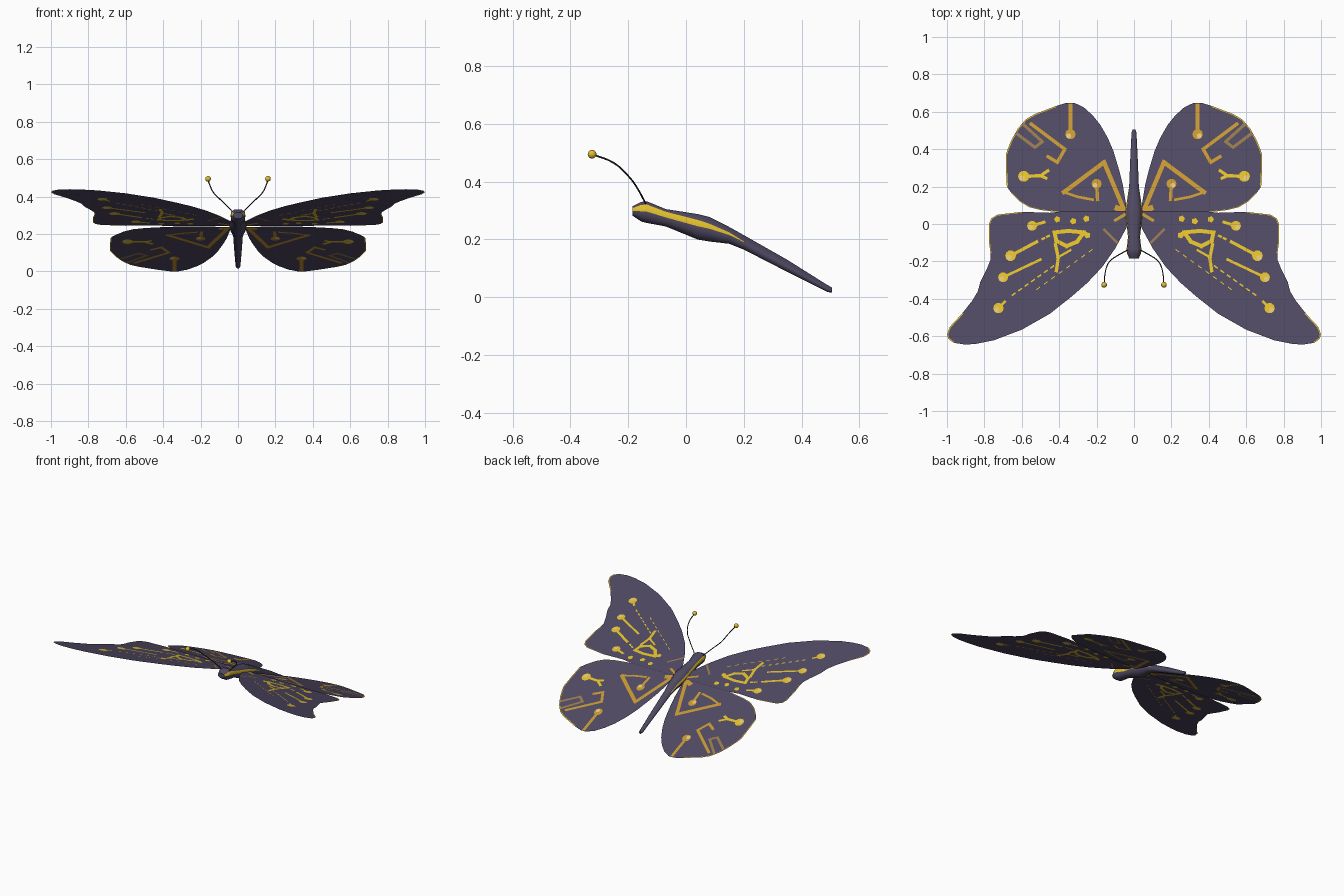
import bpy, bmesh, math
from mathutils import Vector
from mathutils.geometry import delaunay_2d_cdt

if "Cube" in bpy.data.objects:
    bpy.data.objects.remove(bpy.data.objects["Cube"])


def material(name, rgb):
    m = bpy.data.materials.new(name)
    m.diffuse_color = (*rgb, 1)
    m.use_nodes = True
    m.node_tree.nodes["Principled BSDF"].inputs["Base Color"].default_value = m.diffuse_color
    return m


DUSK = material("dusk purple", (0.080, 0.067, 0.124))
GOLD = material("bright gold", (0.76, 0.52, 0.025))
OCHRE = material("ochre", (0.56, 0.31, 0.03))
TAN = material("dull tan", (0.30, 0.19, 0.07))
PALE = material("pale gold", (0.78, 0.57, 0.20))
BLACK = material("antenna black", (0.02, 0.018, 0.028))
WING_MATS = [DUSK, GOLD, OCHRE, TAN, PALE]


def finish(name, bm, mats, smooth=False):
    for f in bm.faces:
        f.smooth = smooth and len(f.verts) < 5
    me = bpy.data.meshes.new(name)
    bm.to_mesh(me)
    bm.free()
    for m in mats:
        me.materials.append(m)
    ob = bpy.data.objects.new(name, me)
    bpy.context.collection.objects.link(ob)
    return ob


# ---- flat pattern helpers: each returns (polygon, colour index) pairs ----
def line(pts, width, col):
    out = []
    for a, b in zip(pts, pts[1:]):
        a, b = Vector(a), Vector(b)
        d = (b - a).normalized()
        n = Vector((-d.y, d.x)) * width / 2
        e = d * width * 0.45
        out.append(([a - e - n, b + e - n, b + e + n, a - e + n], col))
    return out


def dashes(a, b, count, width, col):
    a, b = Vector(a), Vector(b)
    out = []
    for i in range(count):
        p, q = a.lerp(b, i / count), a.lerp(b, (i + 0.4) / count)
        out += line([p, q], width, col)
    return out


def spot(c, r, col, n=10):
    return [([Vector((c[0] + r * math.cos(math.tau * i / n),
                      c[1] + r * math.sin(math.tau * i / n))) for i in range(n)], col)]


def tailed_spot(c, tail, r, width, col):
    mid = (c[0] + r * 0.3, c[1] - r * 0.3)
    return line([c, tail], width, col) + spot(c, r, col) + spot(mid, r * 0.5, 4, 7)


def ccw(poly):
    area = sum(a.x * b.y - b.x * a.y for a, b in zip(poly, poly[1:] + poly[:1]))
    return poly if area > 0 else poly[::-1]


# Cut the pattern into the flat wing outline, then place it on a sloping plane
def wing(name, outline, pattern, z0, slope, side):
    polys = [ccw([Vector(p) for p in outline])] + [ccw(p) for p, _ in pattern]
    cols = [0] + [c for _, c in pattern]
    verts, faces = [], []
    for p in polys:
        faces.append(list(range(len(verts), len(verts) + len(p))))
        verts += p
    vs, _, fs, _, _, src = delaunay_2d_cdt(verts, [], faces, 1, 1e-5)
    bm = bmesh.new()
    bv = [bm.verts.new((side * v.x, v.y, z0 - slope * v.y)) for v in vs]
    for f, ids in zip(fs, src):
        if 0 in ids:
            face = bm.faces.new([bv[i] for i in (f if side > 0 else f[::-1])])
            face.material_index = cols[max(ids)]
    bmesh.ops.delete(bm, geom=[v for v in bm.verts if not v.link_faces], context='VERTS')
    return finish(name, bm, WING_MATS)


# ---- forewing ----
fore = [(.035, .07), (.04, -.02), (.1, -.13), (.17, -.23), (.25, -.315), (.33, -.385),
        (.45, -.48), (.6, -.565), (.75, -.622), (.84, -.64), (.9, -.645), (.965, -.635),
        (.992, -.615), (1, -.59), (.985, -.55), (.92, -.48), (.865, -.41), (.835, -.36),
        (.822, -.31), (.785, -.235), (.767, -.19), (.768, -.15), (.775, -.1), (.775, 0),
        (.763, .03), (.73, .05), (.6, .065), (.45, .06), (.38, .068), (.2, .07)]
fore_pattern = line(fore[11:16], .012, 1) + line(fore[21:27], .010, 1)
fore_pattern += tailed_spot((.545, -.01), (.48, .01), .027, .016, 1)
fore_pattern += tailed_spot((.66, -.17), (.52, -.095), .029, .017, 1)
fore_pattern += tailed_spot((.70, -.285), (.50, -.19), .027, .014, 1)
fore_pattern += tailed_spot((.725, -.45), (.69, -.415), .028, .014, 1)
fore_pattern += dashes((.65, -.38), (.41, -.21), 7, .008, 1)
fore_pattern += dashes((.52, -.35), (.20, -.12), 8, .005, 1)
fore_pattern += dashes((.49, -.08), (.44, -.055), 2, .012, 1)
# looped motif with a trailing stem
fore_pattern += line([(.268, -.045), (.35, -.037), (.425, -.045), (.415, -.09), (.36, -.118),
                      (.305, -.095), (.268, -.045)], .021, 1)
fore_pattern += line([(.42, -.11), (.405, -.18), (.415, -.25)], .018, 1)
fore_pattern += line([(.41, -.18), (.34, -.14)], .012, 1)
for x, y in [(.41, .025), (.325, .015), (.255, .028), (.25, -.06)]:
    fore_pattern += spot((x, y), .018, 1, 5)
fore_pattern += line([(.16, -.03), (.09, -.10)], .012, 3)
fore_pattern += line([(.05, .05), (.10, .02)], .016, 2)

# ---- hindwing ----
hind = [(.035, .06), (.2, .055), (.32, .055), (.4, .062), (.5, .075), (.56, .09), (.61, .12),
        (.655, .165), (.68, .2), (.684, .28), (.685, .37), (.675, .4), (.655, .45), (.62, .512),
        (.578, .56), (.53, .588), (.42, .63), (.36, .648), (.32, .648), (.27, .625),
        (.22, .58), (.18, .53), (.14, .46), (.11, .39), (.08, .29), (.06, .21), (.045, .12)]
hind_pattern = line(hind[3:8], .008, 1) + line(hind[8:17], .012, 1)
# open triangle near the body with a stemmed spot inside
hind_pattern += line([(.055, .08), (.16, .33), (.375, .17)], .023, 2)
hind_pattern += line([(.375, .17), (.30, .145), (.22, .13)], .014, 2)
hind_pattern += line([(.05, .07), (.09, .085)], .03, 2)
hind_pattern += tailed_spot((.20, .215), (.195, .13), .027, .018, 2)
hind_pattern += tailed_spot((.34, .48), (.34, .635), .028, .02, 2)
# forked outer spot
hind_pattern += tailed_spot((.59, .255), (.50, .258), .030, .018, 1)
hind_pattern += line([(.46, .285), (.50, .258), (.47, .245)], .016, 1)
# stepped hooks reaching the outer edge
hind_pattern += line([(.55, .535), (.37, .40), (.41, .33), (.46, .36)], .018, 2)
hind_pattern += line([(.60, .54), (.49, .44), (.53, .41), (.65, .50)], .016, 3)

# both wings hinge on the same line across the body
for side, label in ((1, "right"), (-1, "left")):
    wing(label + "_forewing", fore, fore_pattern, .262, .275, side)
    wing(label + "_hindwing", hind, hind_pattern, .262, .404, side)

# ---- body: rings of (y, bottom, top, half width, stripe height share) ----
rings = [(-.185, .282, .315, .025, .25), (-.155, .262, .33, .038, .3), (-.135, .257, .332, .04, .3),
         (-.07, .245, .305, .032, .3), (.04, .2, .288, .045, .22), (.08, .193, .278, .044, .18),
         (.15, .185, .243, .034, .13), (.2, .165, .215, .026, .02), (.35, .088, .13, .02, .02),
         (.49, .018, .042, .013, .02), (.505, .016, .034, .008, .02)]
bm = bmesh.new()
loops = []
for y, lo, hi, w, s in rings:
    half = [(.45, 0), (.9, .25), (1, .52), (.9, .55 + s), (.4, 1)]
    full = half + [(-x, z) for x, z in reversed(half)]
    loops.append([bm.verts.new((x * w, y, lo + z * (hi - lo))) for x, z in full])
n = len(loops[0])
for r, (a, b) in enumerate(zip(loops, loops[1:])):
    for i in range(n):
        j = (i + 1) % n
        f = bm.faces.new((a[i], a[j], b[j], b[i]))
        f.material_index = 1 if i in (2, 6) and r < 7 else 0
bm.faces.new(loops[0])
bm.faces.new(loops[-1])
bmesh.ops.recalc_face_normals(bm, faces=bm.faces)
finish("body", bm, [DUSK, GOLD], True)

# ---- antennae with round tips ----
path = [(.035, -.14, .325), (.09, -.17, .38), (.13, -.2, .42), (.152, -.25, .465), (.16, -.325, .495)]
for side, label in ((1, "right"), (-1, "left")):
    cu = bpy.data.curves.new(label + "_antenna", 'CURVE')
    cu.dimensions = '3D'
    cu.bevel_depth = .003
    cu.bevel_resolution = 1
    cu.resolution_u = 4
    sp = cu.splines.new('BEZIER')
    sp.bezier_points.add(len(path) - 1)
    for bp, (x, y, z) in zip(sp.bezier_points, path):
        bp.co = (side * x, y, z)
        bp.handle_left_type = bp.handle_right_type = 'AUTO'
    cu.materials.append(BLACK)
    bpy.context.collection.objects.link(bpy.data.objects.new(label + "_antenna", cu))
    bm = bmesh.new()
    bmesh.ops.create_icosphere(bm, subdivisions=2, radius=.0155)
    bmesh.ops.translate(bm, verts=bm.verts, vec=(side * path[-1][0], path[-1][1], path[-1][2]))
    finish(label + "_antenna_tip", bm, [GOLD], True)
